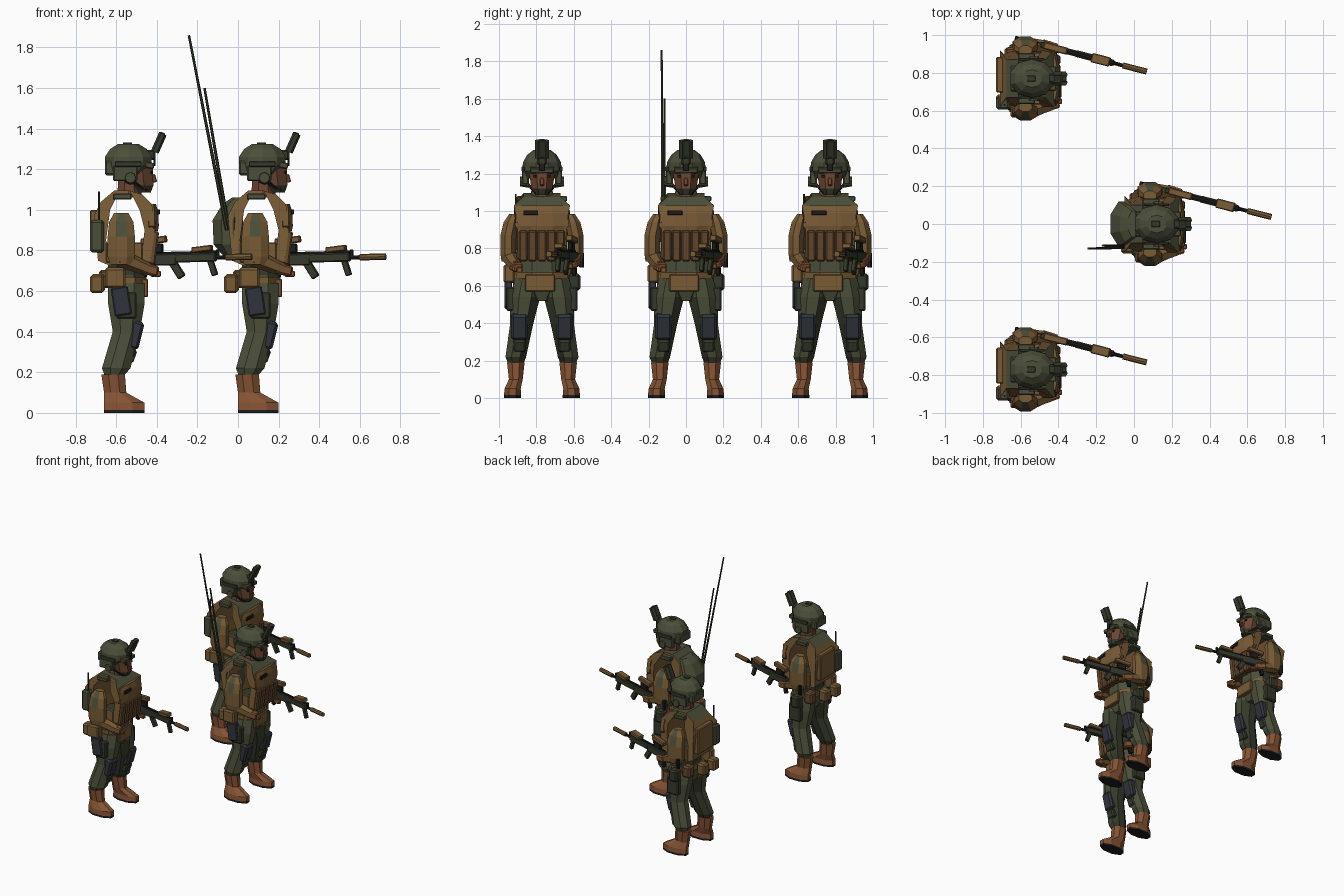
import bpy, bmesh, math
from mathutils import Vector, Matrix

if "Cube" in bpy.data.objects:
    bpy.data.objects.remove(bpy.data.objects["Cube"])


def material(name, *rgb):
    made = bpy.data.materials.new(name)
    made.use_nodes = True
    made.diffuse_color = (*rgb, 1)
    made.node_tree.nodes["Principled BSDF"].inputs["Base Color"].default_value = (*rgb, 1)
    return made


TAN = material("coyote tan", 0.19, 0.105, 0.036)
BROWN = material("pouch brown", 0.135, 0.066, 0.027)
OLIVE = material("olive", 0.072, 0.077, 0.042)
DARK = material("dark green", 0.036, 0.042, 0.024)
BOOT = material("boot leather", 0.24, 0.088, 0.034)
SKIN = material("skin", 0.15, 0.06, 0.032)
NAVY = material("pad blue grey", 0.03, 0.035, 0.045)
BLACK = material("black", 0.012, 0.012, 0.012)

MID = 0.11  # body axis of the lead soldier
common, lead_kit, wing_kit = [], [], []


def finish(name, bm, materials, rule=None, kit=common):
    bmesh.ops.recalc_face_normals(bm, faces=bm.faces)
    if rule:
        for face in bm.faces:
            face.material_index = rule(face.calc_center_median(), face.normal)
    mesh = bpy.data.meshes.new(name)
    bm.to_mesh(mesh)
    bm.free()
    for mat in materials:
        mesh.materials.append(mat)
    kit.append((name, mesh))


def loft(name, x, rings, materials, rule=None, sides=8, kit=common):
    """Stack of flat rings: (height, half length, half width, shift in x, y position)."""
    bm = bmesh.new()
    outer = 1 / math.cos(math.pi / sides)
    loops = []
    for ring in rings:
        z, length, width, shift, y = (*ring, 0, 0)[:5]
        angles = [(i + 0.5) * math.tau / sides for i in range(sides)]
        loops.append([bm.verts.new((x + shift + length * outer * math.cos(a),
                                    y + width * outer * math.sin(a), z)) for a in angles])
    for lower, upper in zip(loops, loops[1:]):
        for i in range(sides):
            j = (i + 1) % sides
            bm.faces.new((lower[i], lower[j], upper[j], upper[i]))
    bm.faces.new(loops[0])
    bm.faces.new(loops[-1])
    finish(name, bm, materials, rule, kit)


def box(name, center, size, mat, pitch=0, yaw=0, kit=common, frame=Matrix()):
    """Box with edges chamfered in proportion to its thinnest side."""
    bm = bmesh.new()
    turn = Matrix.Rotation(yaw, 4, 'Z') @ Matrix.Rotation(pitch, 4, 'Y')
    bmesh.ops.create_cube(bm, size=1, matrix=Matrix.Diagonal((*size, 1)))
    bmesh.ops.bevel(bm, geom=bm.edges[:], offset=min(size) / 6, segments=1, affect='EDGES')
    bm.transform(frame @ Matrix.Translation(center) @ turn)
    finish(name, bm, [mat], None, kit)


def limb(name, start, end, radius, end_radius, mat, sides=6, kit=common):
    bm = bmesh.new()
    start, end = Vector(start), Vector(end)
    along = end - start
    turn = along.to_track_quat('Z', 'Y').to_matrix().to_4x4()
    bmesh.ops.create_cone(bm, cap_ends=True, segments=sides, radius1=radius, radius2=end_radius,
                          depth=along.length, matrix=Matrix.Translation((start + end) / 2) @ turn)
    finish(name, bm, [mat], None, kit)


def vest_width(z):
    return 0.13 if z < 0.95 else 0.15 if z < 1.035 else 0.1


def vest_panel(name, profile, strap_height):
    """Side profile (x, z) extruded across y, olive above the strap height."""
    bm = bmesh.new()
    right = [bm.verts.new((x, -vest_width(z), z)) for x, z in profile]
    left = [bm.verts.new((x, vest_width(z), z)) for x, z in profile]
    for i in range(len(profile)):
        bm.faces.new((right[i - 1], right[i], left[i], left[i - 1]))
    bm.faces.new(right)
    bm.faces.new(left)
    finish(name, bm, [TAN, OLIVE], lambda c, n: int(c.z > strap_height))


# Legs, boots and pads
for side, s in (("left", 1), ("right", -1)):
    foot, ankle, knee = s * 0.157, s * 0.14, s * 0.12
    loft(side + "_boot", 0.1, [(0, 0.1, 0.046, 0, foot), (0.015, 0.1, 0.046, 0, foot), (0.05, 0.1, 0.043, 0, foot),
                               (0.1, 0.055, 0.037, -0.045, ankle), (0.19, 0.058, 0.047, -0.055, ankle)],
         [BOOT, BLACK], lambda c, n: int(c.z < 0.012))
    loft(side + "_trouser_leg", MID, [(0.18, 0.045, 0.04, -0.06, ankle), (0.22, 0.07, 0.055, -0.05, ankle),
                                      (0.4, 0.067, 0.062, 0, knee * 0.9), (0.54, 0.09, 0.08, 0, s * 0.09),
                                      (0.64, 0.09, 0.07, 0, s * 0.075)],
         [OLIVE, DARK], lambda c, n: int(c.z < 0.2 or (n.y * s < -0.6 and c.z < 0.5)))
    box(side + "_knee_pad", (0.145, knee, 0.385), (0.08, 0.09, 0.14), NAVY, pitch=0.25)
    box(side + "_shin_patch", (0.125, knee, 0.285), (0.06, 0.07, 0.07), DARK, pitch=0.35)
    box(side + "_thigh_pocket", (MID, s * 0.165, 0.53), (0.1, 0.05, 0.13), DARK)

# Hips and belt
loft("waist", MID, [(0.52, 0.06, 0.05), (0.6, 0.09, 0.13), (0.68, 0.09, 0.13), (0.78, 0.09, 0.12)],
     [OLIVE, DARK], lambda c, n: int(c.z > 0.68 and n.x < 0.5))
loft("belt", MID, [(0.63, 0.1, 0.138), (0.67, 0.1, 0.138)], [TAN])
pouch = (0.07, 0.07, 0.09)
box("groin_pouch", (0.2, -0.01, 0.615), (0.035, 0.16, 0.09), TAN)
box("rear_belt_pouch", (-0.03, 0, 0.64), pouch, TAN)
box("rear_side_pouch", (-0.035, -0.12, 0.635), pouch, TAN)
box("small_belt_pouch", (0.01, 0.13, 0.66), pouch, BROWN)
box("right_hip_pouch", (0.055, -0.175, 0.665), (0.1, 0.06, 0.1), TAN)
box("holster", (0.085, -0.18, 0.55), (0.085, 0.04, 0.14), NAVY, pitch=-0.15)
box("left_hip_pouch", (0.1, 0.17, 0.62), pouch, DARK)

# Plate carrier: front and back shells meeting over the shoulders
vest_panel("vest_front", [(0.18, 0.74), (0.23, 0.75), (0.255, 0.93), (0.235, 1.03), (0.19, 1.075), (0.125, 1.095),
                          (0.14, 1.07), (0.175, 1), (0.2, 0.9)], 1.04)
vest_panel("vest_back", [(0.04, 0.72), (-0.03, 0.75), (-0.05, 0.97), (-0.015, 1.04), (0.05, 1.095), (0.125, 1.095),
                         (0.12, 1.075), (0.06, 1.06), (0.03, 1), (0.01, 0.85)], 1.05)
loft("chest_bag", 0.235, [(0.895, 0.03, 0.12), (0.92, 0.035, 0.145), (0.99, 0.033, 0.135), (1.03, 0.02, 0.11)], [TAN])
for i in range(-2, 3):
    box("magazine_pouch", (0.232, i / 20, 0.815), (0.06, 0.047, 0.165), BROWN, pitch=0.12)
box("chest_radio_switch", (0.268, -0.06, 0.99), (0.015, 0.08, 0.025), BLACK)
for side, s in (("left", 1), ("right", -1)):
    box(side + "_cummerbund", (0.1, s * 0.122, 0.79), (0.18, 0.03, 0.1), TAN)
    box(side + "_shoulder_pad", (0.09, s * 0.105, 1.065), (0.09, 0.06, 0.03), OLIVE)

# Arms and hands
for side, s, hand in (("left", 1, Vector((0.21, 0.17, 0.725))), ("right", -1, Vector((0.22, -0.14, 0.705)))):
    elbow, shoulder = s * 0.18, s * 0.15
    loft(side + "_upper_arm", 0.085, [(0.73, 0.055, 0.036, 0, elbow), (0.77, 0.067, 0.042, 0, elbow),
                                      (0.87, 0.067, 0.042, 0, elbow), (0.94, 0.06, 0.04, 0, s * 0.165),
                                      (0.985, 0.035, 0.025, 0, shoulder)],
         [TAN, OLIVE], lambda c, n: int(c.z > 0.87 and abs(n.x) < 0.4 and n.z < 0.7))
    limb(side + "_forearm", (0.075, elbow, 0.765), hand, 0.046, 0.033, TAN)
    box(side + "_hand", hand, (0.085, 0.055, 0.05), BOOT, pitch=0.2, yaw=s * -0.3)
    box(side + "_thumb", hand + Vector((0.035, s * -0.02, -0.02)), (0.05, 0.03, 0.03), BOOT)

# Head
loft("neck", 0.125, [(1.06, 0.06, 0.06), (1.15, 0.055, 0.055)], [SKIN])
loft("face", 0.15, [(1.085, 0.045, 0.035, 0.035), (1.12, 0.078, 0.056, 0.015), (1.22, 0.09, 0.072)],
     [SKIN, DARK], lambda c, n: int(c.z < 1.105))
box("nose", (0.246, 0, 1.155), (0.022, 0.022, 0.04), SKIN, pitch=-0.3)

# Helmet with ear cups and night vision goggles
loft("helmet", 0.12, [(1.175, 0.085, 0.095, -0.015), (1.215, 0.113, 0.1), (1.26, 0.116, 0.097),
                      (1.3, 0.09, 0.075), (1.325, 0.05, 0.045)], [OLIVE], sides=10)
box("helmet_brim", (0.222, 0, 1.22), (0.05, 0.13, 0.03), OLIVE, pitch=0.2)
box("helmet_top_patch", (0.115, 0, 1.327), (0.045, 0.03, 0.009), DARK)
box("helmet_back_guard", (0.03, 0, 1.205), (0.05, 0.14, 0.07), OLIVE)
for side, s in (("left", 1), ("right", -1)):
    box(side + "_eye", (0.234, s * 0.03, 1.185), (0.009, 0.03, 0.014), BLACK)
    box(side + "_helmet_rail", (0.12, s * 0.102, 1.225), (0.13, 0.015, 0.025), DARK)
    box(side + "_ear_flap", (0.105, s * 0.09, 1.18), (0.12, 0.035, 0.075), OLIVE)
    limb(side + "_ear_cup", (0.13, s * 0.07, 1.158), (0.13, s * 0.118, 1.158), 0.034, 0.026, OLIVE, sides=8)
    limb(side + "_chin_strap", (0.14, s * 0.072, 1.14), (0.21, s * 0.03, 1.095), 0.01, 0.01, BLACK, sides=4)
    limb(side + "_goggle_tube", (0.25, s * 0.02, 1.285), (0.29, s * 0.02, 1.375), 0.02, 0.02, DARK)
box("goggle_mount", (0.228, 0, 1.27), (0.05, 0.05, 0.05), DARK)
box("goggle_bridge", (0.27, 0, 1.335), (0.03, 0.035, 0.1), DARK, pitch=0.4)
box("mount_plate", (0.249, 0, 1.235), (0.009, 0.03, 0.04), BLACK)

# Rifle, laid out along its own axis
gun = Matrix.Translation((0.03, 0.215, 0.752)) @ Matrix.Rotation(-0.25, 4, 'Z') @ Matrix.Rotation(-0.025, 4, 'Y')


def gun_part(name, start, end, bottom, top, mat, width=0.024, tilt=0):
    box("rifle_" + name, ((start + end) / 2, 0, (bottom + top) / 2), (end - start, width, top - bottom),
        mat, pitch=tilt, frame=gun)


def gun_tube(name, start, end, radius, mat):
    limb("rifle_" + name, gun @ Vector((start, 0, 0)), gun @ Vector((end, 0, 0)), radius, radius, mat, sides=8)


gun_part("butt", 0, 0.025, -0.055, 0.025, BLACK)
gun_part("stock", 0.02, 0.15, -0.015, 0.02, DARK)
gun_part("receiver", 0.14, 0.34, -0.033, 0.025, DARK, width=0.032)
gun_part("handguard", 0.33, 0.54, -0.02, 0.024, DARK, width=0.036)
gun_part("rail", 0.16, 0.54, 0.022, 0.034, BLACK, width=0.015)
gun_part("grip", 0.16, 0.19, -0.1, -0.02, BLACK, tilt=0.3)
gun_part("magazine", 0.32, 0.36, -0.1, -0.01, DARK, tilt=-0.55)
gun_part("foregrip", 0.505, 0.535, -0.09, -0.01, DARK, tilt=-0.3)
gun_part("sight_mount", 0.2, 0.27, 0.03, 0.075, BLACK)
gun_part("sight", 0.16, 0.29, 0.075, 0.108, TAN, width=0.038, tilt=-0.1)
gun_part("laser", 0.42, 0.52, 0.03, 0.058, TAN, width=0.05, tilt=-0.1)
gun_part("front_post", 0.54, 0.555, 0, 0.04, BLACK, width=0.015)
gun_tube("barrel", 0.52, 0.62, 0.01, BLACK)
gun_tube("suppressor", 0.59, 0.72, 0.016, TAN)

# Lead soldier: rucksack with two long aerials
loft("rucksack", -0.05, [(0.77, 0.04, 0.09, 0.02), (0.83, 0.07, 0.12), (0.95, 0.075, 0.12),
                         (1.03, 0.05, 0.095, 0.025), (1.06, 0.03, 0.07, 0.05)], [OLIVE], kit=lead_kit)
limb("long_aerial", (-0.055, -0.125, 0.9), (-0.242, -0.13, 1.86), 0.009, 0.006, DARK, kit=lead_kit)
limb("short_aerial", (-0.045, -0.115, 0.9), (-0.165, -0.115, 1.6), 0.009, 0.006, DARK, kit=lead_kit)

# Wing soldiers: radio pouch with a small aerial
box("radio_pouch", (-0.035, -0.13, 0.87), (0.07, 0.07, 0.16), OLIVE, kit=wing_kit)
box("back_bag", (-0.05, 0.02, 0.9), (0.04, 0.19, 0.2), TAN, kit=wing_kit)
limb("radio_aerial", (-0.025, -0.14, 0.93), (-0.025, -0.14, 1.09), 0.006, 0.005, DARK, kit=wing_kit)

# Place the three soldiers, sharing their meshes
for who, x, y, kit in (("lead", 0, 0, lead_kit), ("left_wing", -0.66, 0.77, wing_kit),
                       ("right_wing", -0.66, -0.77, wing_kit)):
    for name, mesh in common + kit:
        part = bpy.data.objects.new(who + "_" + name, mesh)
        part.location = (x, y, 0)
        bpy.context.scene.collection.objects.link(part)
